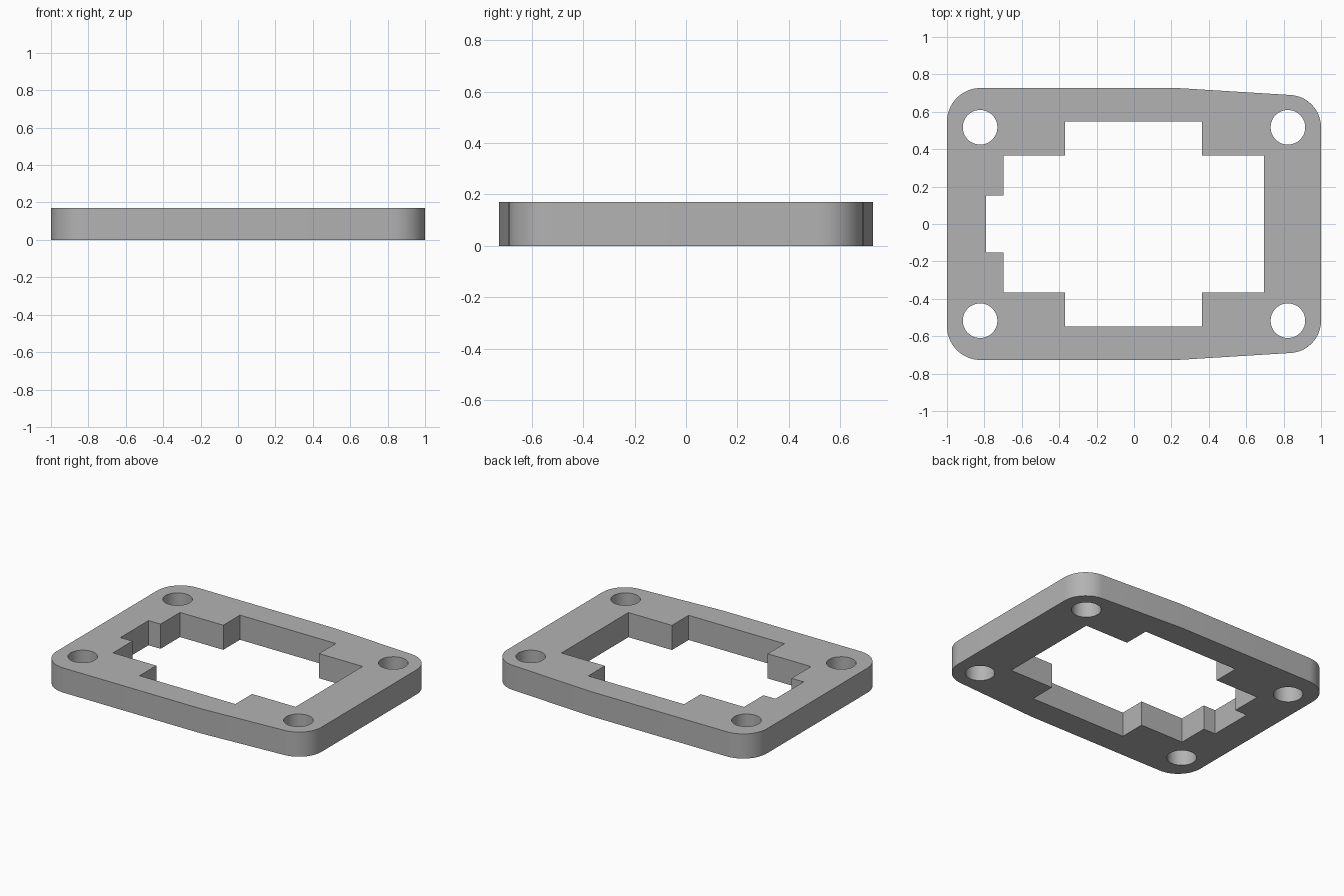
import bpy, bmesh
from math import cos, sin, radians, pi

cube = bpy.data.objects.get("Cube")
if cube:
    bpy.data.objects.remove(cube, do_unlink=True)

HEIGHT = 0.17
HOLE_X, HOLE_Y, HOLE_R = 0.823, 0.517, 0.0925


def arc(cx, cy, r, start, end, steps):
    """Points along a circular arc, angles in degrees."""
    angles = [radians(start + (end - start) * i / steps) for i in range(steps + 1)]
    return [(cx + r * cos(a), cy + r * sin(a)) for a in angles]


def mirror_y(points):
    """Close a half profile by reflecting it across the x axis."""
    return points + [(x, -y) for x, y in reversed(points)]


# Outer outline: rounded corners, with the long sides tapering toward +x
outer = mirror_y(arc(0.827, HOLE_Y, 0.173, 0, 87, 16)
                 + [(0.23, 0.727)]
                 + arc(-0.82, 0.547, 0.18, 90, 180, 16))

# Stepped central opening with a small notch on the -x side
opening = mirror_y([(0.695, 0.365), (0.363, 0.365), (0.363, 0.547),
                    (-0.368, 0.547), (-0.368, 0.365), (-0.698, 0.365),
                    (-0.698, 0.153), (-0.79, 0.153)])

# Four bolt holes
holes = [arc(sx * HOLE_X, sy * HOLE_Y, HOLE_R, 0, 352.5, 47)
         for sx in (-1, 1) for sy in (-1, 1)]

# Fill the flat profile, then extrude it to a plate
bm = bmesh.new()
for loop in [outer, opening] + holes:
    verts = [bm.verts.new((x, y, 0)) for x, y in loop]
    for i, v in enumerate(verts):
        bm.edges.new((v, verts[i - 1]))
bmesh.ops.triangle_fill(bm, use_beauty=True, use_dissolve=False, edges=bm.edges[:])
result = bmesh.ops.extrude_face_region(bm, geom=bm.faces[:], use_keep_orig=True)
top = [g for g in result["geom"] if isinstance(g, bmesh.types.BMVert)]
bmesh.ops.translate(bm, verts=top, vec=(0, 0, HEIGHT))
bmesh.ops.recalc_face_normals(bm, faces=bm.faces[:])

mesh = bpy.data.meshes.new("gasket_plate")
bm.to_mesh(mesh)
bm.free()
plate = bpy.data.objects.new("gasket_plate", mesh)
bpy.context.collection.objects.link(plate)

# Plain grey finish
grey = bpy.data.materials.new("plain_grey")
grey.use_nodes = True
colour = (0.45, 0.45, 0.45, 1)
grey.diffuse_color = colour
grey.node_tree.nodes["Principled BSDF"].inputs["Base Color"].default_value = colour
mesh.materials.append(grey)

# Smooth curved walls, crisp rims and corners
bpy.ops.object.select_all(action="DESELECT")
plate.select_set(True)
bpy.context.view_layer.objects.active = plate
bpy.ops.object.shade_smooth_by_angle(angle=pi / 6)
